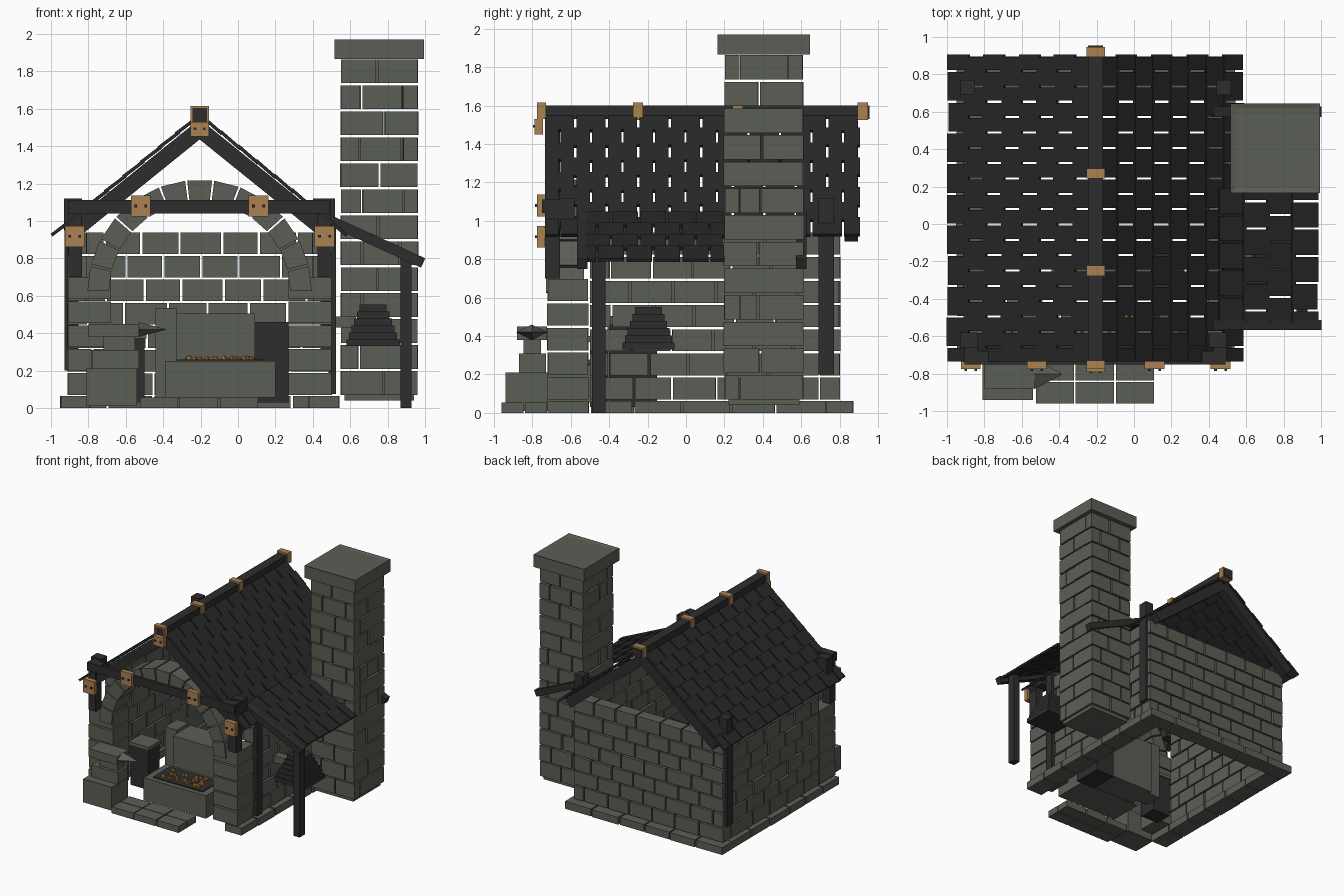
import bpy, bmesh, math, random
from mathutils import Matrix, Vector

random.seed(4)
if "Cube" in bpy.data.objects:
    bpy.data.objects.remove(bpy.data.objects["Cube"])


def material(name, r, g, b):
    m = bpy.data.materials.new(name)
    m.use_nodes = True
    m.diffuse_color = (r, g, b, 1)
    m.node_tree.nodes["Principled BSDF"].inputs["Base Color"].default_value = (r, g, b, 1)
    return m


STONE = material("grey stone", .105, .112, .092)
WOOD = material("dark timber", .027, .027, .027)
ROOF = material("roof shingle", .021, .021, .021)
BRACKET = material("tan bracket", .40, .22, .085)
EMBER = material("orange ember", .55, .24, .06)
CX = -.205  # centre line of the building


def add_box(bm, lo, hi, matrix=None):
    lo, hi = Vector(lo), Vector(hi)
    m = Matrix.Translation((lo + hi) / 2) @ Matrix.Diagonal((hi - lo).to_4d())
    bmesh.ops.create_cube(bm, size=1, matrix=matrix @ m if matrix else m)


def add_prism(bm, points, y0, y1):
    """Extrude an x-z outline along y."""
    front = [bm.verts.new((x, y0, z)) for x, z in points]
    face = bm.faces.new(front)
    out = bmesh.ops.extrude_face_region(bm, geom=[face])["geom"]
    for v in out:
        if isinstance(v, bmesh.types.BMVert):
            v.co.y = y1


def finish(name, bm, mat):
    bmesh.ops.recalc_face_normals(bm, faces=bm.faces)
    me = bpy.data.meshes.new(name)
    bm.to_mesh(me)
    bm.free()
    me.materials.append(mat)
    ob = bpy.data.objects.new(name, me)
    bpy.context.collection.objects.link(ob)
    return ob


def boxes(name, mat, *pairs):
    bm = bmesh.new()
    for lo, hi in pairs:
        add_box(bm, lo, hi)
    return finish(name, bm, mat)


def beam(name, p, q, width, height, mat=WOOD):
    """Square timber between two points lying in one x-z plane."""
    p, q = Vector(p), Vector(q)
    d = q - p
    m = Matrix.Translation((p + q) / 2) @ Matrix.Rotation(-math.atan2(d.z, d.x), 4, 'Y')
    bm = bmesh.new()
    h = d.length / 2
    add_box(bm, (-h, -width / 2, -height / 2), (h, width / 2, height / 2), m)
    return finish(name, bm, mat)


def courses(bm, lo, hi, rows, length, gap=.012):
    """Fill a block with staggered brick rows along its longer side."""
    axis = 0 if hi[0] - lo[0] > hi[1] - lo[1] else 1
    step = (hi[2] - lo[2]) / rows
    for r in range(rows):
        a = lo[axis]
        n = length * (.5 if r % 2 else 1)
        while a < hi[axis] - .005:
            b = min(a + n * random.uniform(.9, 1.1), hi[axis])
            if hi[axis] - b < length * .3:
                b = hi[axis]
            p, q = list(lo), list(hi)
            bulge = random.uniform(-.004, .004)
            p[1 - axis] -= bulge
            q[1 - axis] += bulge
            p[axis], q[axis] = a, b - (gap if b < hi[axis] else 0)
            p[2], q[2] = lo[2] + r * step, lo[2] + (r + 1) * step - gap
            add_box(bm, p, q)
            a, n = b, length


def masonry(name, rows, length, *pairs):
    bm = bmesh.new()
    for lo, hi in pairs:
        courses(bm, lo, hi, rows, length)
    return finish(name, bm, STONE)


# Foundation and walls
masonry("foundation", 1, .24,
        ((-.95, -.72, 0), (-.79, .73, .075)), ((.38, -.72, 0), (.54, .73, .075)),
        ((-.95, .73, 0), (.54, .87, .075)))
masonry("back_wall", 7, .215, ((-.91, .70, .07), (.5, .80, .95)))
masonry("side_walls", 7, .215, ((-.91, -.5, .07), (-.81, .69, .95)), ((.4, -.5, .07), (.5, .69, .95)))
masonry("front_piers", 5, .3, ((-.91, -.72, .07), (-.68, -.51, .71)), ((.27, -.72, .07), (.5, -.51, .71)))

# Arch of wedge stones
bm = bmesh.new()
COUNT = 13
for i in range(COUNT):
    a, b = (math.pi * (i + k) / COUNT for k in (.04, .96))
    wedge = [(CX + r * math.cos(t), .62 + r * math.sin(t))
             for r, t in ((.485, a), (.6, a), (.6, b), (.485, b))]
    add_prism(bm, wedge, -.73, -.53)
finish("stone_arch", bm, STONE)

# Chimney shaft with cap
X0, X1, Y0, Y1 = .55, .96, .2, .61
T = .08
masonry("chimney_shaft", 13, .22,
        ((X0, Y0, .07), (X1, Y0 + T, 1.875)), ((X0, Y1 - T, .07), (X1, Y1, 1.875)),
        ((X0, Y0 + T, .07), (X0 + T, Y1 - T, 1.875)), ((X1 - T, Y0 + T, .07), (X1, Y1 - T, 1.875)))
boxes("chimney_foot", STONE, ((.57, .22, .04), (.94, .59, .075)))
bm = bmesh.new()
add_box(bm, (.515, .165, 1.865), (.995, .645, 1.97))
top = max(bm.faces, key=lambda f: f.calc_center_median().z)
bmesh.ops.inset_region(bm, faces=[top], thickness=.04)
bmesh.ops.translate(bm, verts=top.verts, vec=(0, 0, -.008))
finish("chimney_cap", bm, STONE)


# Shingled roofs
def shingles(name, ridge, eave, y0, y1, rows, columns):
    ridge, eave = Vector(ridge), Vector(eave)
    d = eave - ridge
    pitch, w = d.length / rows, (y1 - y0) / columns
    tilt = Matrix.Rotation(-math.atan2(d.z, d.x), 4, 'Y')
    bm = bmesh.new()
    for r in range(rows):
        lift = .012 if d.x > 0 else -.012
        m = (Matrix.Translation(ridge + d * (r + .5) / rows) @ tilt
             @ Matrix.Rotation(abs(lift) * 3, 4, 'Y'))
        for c in range(columns + r % 2):
            a = y0 + (c - .5 * (r % 2)) * w
            b = min(a + w - .011, y1)
            a = max(a, y0)
            half = pitch * .56
            add_box(bm, (-half, a, -.009), (half + random.uniform(-.006, .006), b, .009), m)
    return finish(name, bm, ROOF)


for side, s in (("right", -1), ("left", 1)):
    shingles(side + "_roof", (CX + s * .02, 0, 1.55), (CX + s * .78, 0, .93), -.735, .905, 8, 10)
    # Gable rafters
    for end, y in (("front", -.69), ("back", .86)):
        beam(f"{end}_{side}_rafter", (CX, y, 1.49), (CX + s * .70, y, .925), .07, .085)
    # Corner posts
    x = CX + s * .665
    boxes(f"front_{side}_post", WOOD, ((x - .035, -.735, .70), (x + .035, -.655, 1.11)),
          ((x - .06, -.66, .95), (x + .035, -.58, 1.12)))
    x = CX + s * .685
    boxes(f"back_{side}_post", WOOD, ((x - .038, .69, .2), (x + .038, .77, 1.12)))

boxes("ridge_beam", WOOD, ((CX - .04, -.755, 1.53), (CX + .04, .955, 1.6)))
boxes("tie_beam", WOOD, ((-.905, -.75, 1.04), (.49, -.68, 1.112)))

# Tan brackets with dark nails
boxes("ridge_brackets", BRACKET,
      *[((CX - .05, y - .027, 1.525), (CX + .05, y + .027, 1.615)) for y in (-.25, .27, .92)])
boxes("front_ridge_bracket", BRACKET, ((CX - .05, -.79, 1.45), (CX + .05, -.745, 1.53)),
      ((CX - .05, -.775, 1.6), (CX + .05, -.73, 1.615)),
      *[((x - .007, -.775, 1.53), (x + .007, -.73, 1.6)) for x in (CX - .043, CX + .043)])
spots = [(CX + s * dx, z) for s in (-1, 1) for dx, z in ((.315, 1.08), (.668, .917))]
boxes("front_brackets", BRACKET,
      *[((x - .053, -.775, z - .057), (x + .053, -.735, z + .057)) for x, z in spots])
boxes("bracket_nails", WOOD,
      *[((x + k * .027 - .007, -.785, z - .007), (x + k * .027 + .007, -.77, z + .007))
        for x, z in spots for k in (-1, 1)],
      *[((CX + k - .007, -.797, 1.485), (CX + k + .007, -.785, 1.5)) for k in (-.025, .025)])

# Lean-to shelter
shingles("lean_to_roof", (.46, 0, 1.035), (.975, 0, .80), -.53, .2, 4, 5)
for end, y in (("front", -.54), ("back", .6)):
    beam(f"lean_to_{end}_beam", (.42, y, 1.035), (.99, y, .775), .055, .055)
boxes("lean_to_outer_post", WOOD, ((.868, -.49, 0), (.928, -.42, .81)))
boxes("lean_to_wall_post", WOOD, ((.485, -.49, .075), (.525, -.42, 1.0)))

# Stepped bellows and nozzle
STEPS = 6
boxes("bellows", WOOD, *[((.722 - w, -.195 - w * .95, .33 + i * .037), (.722 + w, -.195 + w * .95, .367 + i * .037))
                        for i, w in enumerate(.143 - .014 * k for k in range(STEPS))])
boxes("bellows_nozzle", STONE, ((.49, -.23, .43), (.63, -.16, .49)))

# Hearth, coals and fire back
boxes("hearth", STONE, ((-.39, -.72, .055), (.2, -.42, .25)))
boxes("coal_bed", WOOD, ((-.33, -.68, .25), (.14, -.45, .258)))
bm = bmesh.new()
for i in range(32):
    x, y = random.uniform(-.28, .08), random.uniform(-.64, -.48)
    bmesh.ops.create_icosphere(bm, subdivisions=1, radius=random.uniform(.012, .02),
                               matrix=Matrix.Translation((x, y, .263)))
finish("embers", bm, EMBER)
boxes("fire_back", STONE, ((-.33, -.41, .05), (.09, -.17, .505)), ((-.44, -.36, .05), (-.33, -.2, .535)))
boxes("fuel_bin", WOOD, ((.09, -.4, .03), (.27, -.15, .46)))
boxes("water_trough", WOOD, ((-.67, -.5, .03), (-.5, -.35, .37)))
boxes("trough_lid", STONE, ((-.68, -.51, .37), (-.49, -.34, .4)))

# Doorstep slabs
boxes("doorstep", STONE, *[((x, y, .0), (x + .205, y + .115, .055))
                           for x in (-.525, -.312, -.097) for y in (-.96, -.838)])

# Anvil on a stone block
boxes("anvil_block", STONE, ((-.81, -.94, .01), (-.54, -.72, .21)))
boxes("anvil_foot", STONE, ((-.78, -.87, .21), (-.53, -.73, .31)), ((-.72, -.845, .31), (-.55, -.755, .385)))
boxes("anvil_body", STONE, ((-.8, -.88, .38), (-.53, -.725, .45)))
bm = bmesh.new()
bmesh.ops.create_cone(bm, cap_ends=True, segments=4, radius1=.08, radius2=.004, depth=.145,
                      matrix=Matrix.Translation((-.46, -.803, .42)) @ Matrix.Diagonal((1, 1, .5, 1))
                      @ Matrix.Rotation(math.pi / 2, 4, 'Y'))
finish("anvil_horn", bm, STONE)
